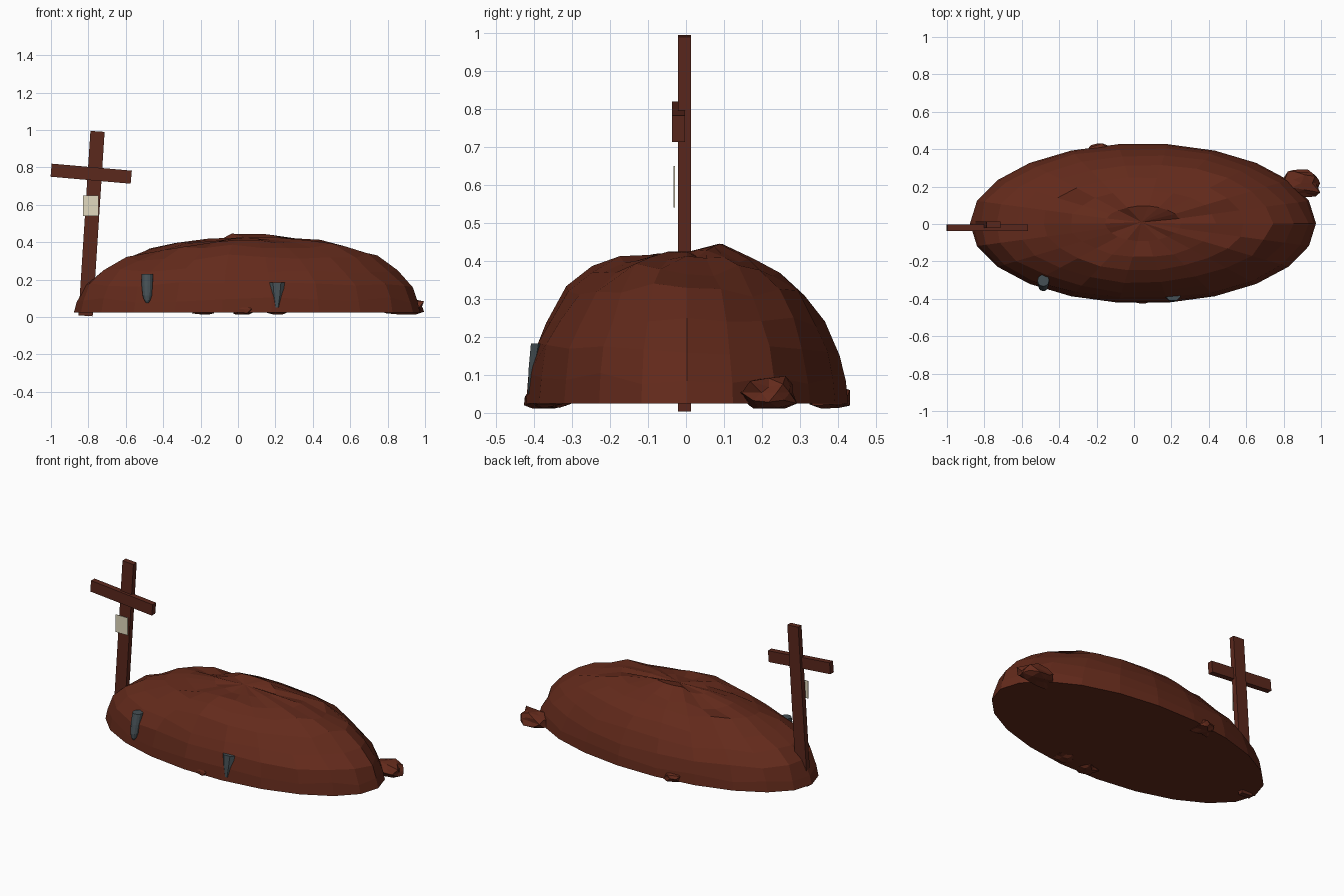
import bpy, bmesh, math, random
from mathutils import Vector, Matrix

if "Cube" in bpy.data.objects:
    bpy.data.objects.remove(bpy.data.objects["Cube"])

random.seed(7)


def material(name, rgb):
    m = bpy.data.materials.new(name)
    m.diffuse_color = (*rgb, 1)
    m.use_nodes = True
    m.node_tree.nodes["Principled BSDF"].inputs["Base Color"].default_value = m.diffuse_color
    return m


EARTH = material("earth", (0.125, 0.023, 0.011))
WOOD = material("wood", (0.105, 0.021, 0.012))
PAPER = material("paper", (0.76, 0.70, 0.52))
SLATE = material("slate", (0.06, 0.08, 0.09))


def finish(bm, name, mat):
    bmesh.ops.recalc_face_normals(bm, faces=bm.faces)
    me = bpy.data.meshes.new(name)
    bm.to_mesh(me)
    bm.free()
    me.materials.append(mat)
    ob = bpy.data.objects.new(name, me)
    bpy.context.collection.objects.link(ob)
    return ob


def box(name, centre, size, tilt, mat):
    bm = bmesh.new()
    bmesh.ops.create_cube(bm, size=1, matrix=Matrix.Translation(centre)
                          @ Matrix.Rotation(math.radians(tilt), 4, 'Y')
                          @ Matrix.Diagonal((*size, 1)))
    return finish(bm, name, mat)


# Earth mound: elliptical rings with uneven radius and height
PROFILE = [(1, .025), (.985, .09), (.945, .165), (.86, .235), (.74, .305),
           (.58, .358), (.42, .385), (.22, .410)]
SEGS = 22
bm = bmesh.new()
rings = []
for i, (r, z) in enumerate(PROFILE):
    ring = []
    for k in range(SEGS):
        a = math.tau * k / SEGS
        rr = r * (1 + (random.uniform(-.02, .02) if i > 1 else 0))
        zz = z + (random.uniform(-.016, .016) if i else 0)
        x, y = .048 + .925 * rr * math.cos(a), .003 + .428 * rr * math.sin(a)
        # fuller front and upper right-hand slopes
        if 1 < i < 7:
            zz += .013 * max(0, -math.sin(a))
        if 3 < i < 7:
            zz += .018 * max(0, math.cos(a))
        # raised ridge behind the crown
        zz += .05 * math.exp(-((x - .06) / .12) ** 2 - ((y - .10) / .06) ** 2)
        ring.append(bm.verts.new((x, y, zz)))
    rings.append(ring)
crown = bm.verts.new((.04, .01, .425))
bm.faces.new(rings[0])
for lo, hi in zip(rings, rings[1:]):
    for k in range(SEGS):
        n = (k + 1) % SEGS
        bm.faces.new((lo[k], lo[n], hi[n], hi[k]))
for k in range(SEGS):
    bm.faces.new((rings[-1][k], rings[-1][(k + 1) % SEGS], crown))
finish(bm, "earth_mound", EARTH)


# Jagged clods around the foot of the mound
def clod(name, centre, size):
    bm = bmesh.new()
    bmesh.ops.create_icosphere(bm, subdivisions=2, radius=1)
    for v in bm.verts:
        # push towards a blocky shape, then roughen
        v.co = v.co / max(abs(c) for c in v.co) * random.uniform(.7, 1.05)
        v.co = Vector(centre) + Vector(c * s for c, s in zip(v.co, size))
        v.co.z = max(v.co.z, .012)
    return finish(bm, name, EARTH)


clod("clod_large", (.892, .218, .053), (.108, .072, .042))
for i, (x, y) in enumerate([(-.19, .375), (.03, -.372), (.21, -.36)]):
    clod(f"clod_small_{i + 1}", (x, y, .042), (.06, .055, .034))


# Leaning wooden cross with a paper note
box("cross_post", (-.783, -.004, .499), (.076, .033, .988), 3.7, WOOD)
box("cross_bar", (-.785, -.020, .766), (.43, .034, .07), 5, WOOD)
box("paper_note", (-.787, -.031, .595), (.084, .003, .11), 0, PAPER)


# Tapered slate spikes pressed into the front slope
def spike(name, top, tip, radius, sides, flat, stages):
    top, tip = Vector(top), Vector(tip)
    bm = bmesh.new()
    rows = []
    for t, s in stages:
        p = top.lerp(tip, t)
        rows.append([bm.verts.new(p + Vector((
            radius * s * math.cos(math.tau * k / sides),
            radius * s * flat * math.sin(math.tau * k / sides), 0)))
            for k in range(sides)])
    bm.faces.new(rows[0])
    bm.faces.new(rows[-1])
    for a, b in zip(rows, rows[1:]):
        for k in range(sides):
            n = (k + 1) % sides
            bm.faces.new((a[k], a[n], b[n], b[k]))
    return finish(bm, name, SLATE)


spike("round_spike", (-.485, -.302, .23), (-.485, -.345, .075), .031, 12, 1,
      [(0, 1), (.4, .97), (.75, .8), (.92, .5), (1, .2)])
spike("flat_spike", (.208, -.388, .183), (.208, -.41, .05), .042, 6, .55,
      [(0, 1), (.5, .75), (1, .3)])
